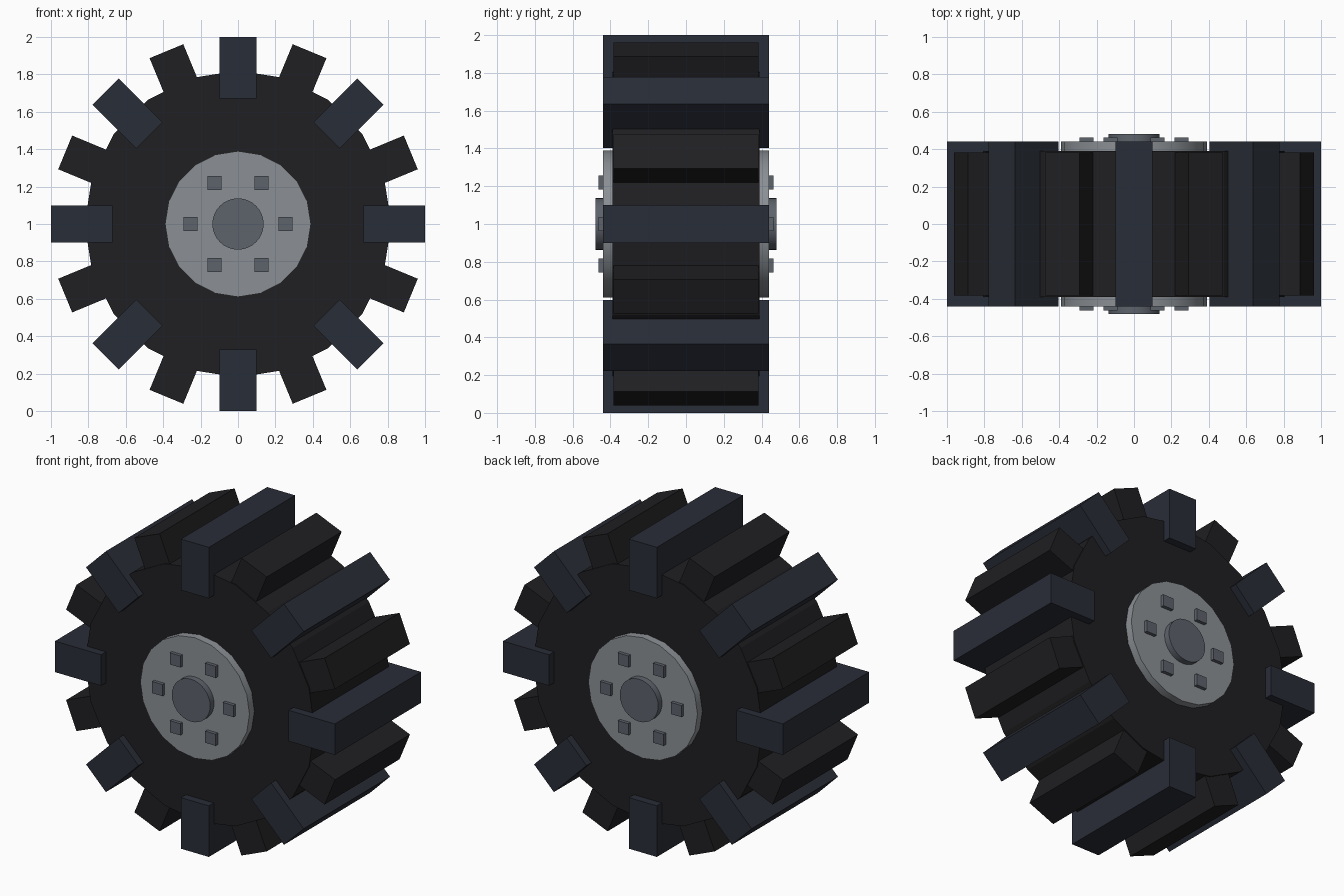
import bpy
from math import radians, sin, cos, pi

if "Cube" in bpy.data.objects:
    bpy.data.objects.remove(bpy.data.objects["Cube"])


def material(name, rgb):
    m = bpy.data.materials.new(name)
    m.diffuse_color = (*rgb, 1)
    m.use_nodes = True
    m.node_tree.nodes["Principled BSDF"].inputs["Base Color"].default_value = m.diffuse_color
    return m


RUBBER = material("rubber", (0.014, 0.014, 0.016))
LUG = material("lug_rubber", (0.022, 0.026, 0.038))
RIM = material("rim_metal", (0.26, 0.28, 0.30))
STEEL = material("dark_steel", (0.11, 0.125, 0.15))


def disc(name, radius, y0, y1, sides, mat, smooth=False):
    # cylinder along y with a vertex pointing up
    bpy.ops.mesh.primitive_cylinder_add(vertices=sides, radius=radius, depth=y1 - y0,
                                        location=(0, (y0 + y1) / 2, 1),
                                        rotation=(pi / 2, 0, 0))
    o = bpy.context.object
    o.name = name
    o.data.materials.append(mat)
    if smooth:
        bpy.ops.object.shade_smooth_by_angle(angle=radians(30))
    return o


def box(name, size, loc, angle, mat):
    bpy.ops.mesh.primitive_cube_add(size=1, location=loc, rotation=(0, -angle, 0))
    o = bpy.context.object
    o.name = name
    o.scale = size
    bpy.ops.object.transform_apply(location=False, rotation=False, scale=True)
    o.data.materials.append(mat)
    return o


def radial_box(name, r0, r1, width, depth, angle, mat):
    r = (r0 + r1) / 2
    return box(name, (r1 - r0, depth, width),
               (r * cos(angle), 0, 1 + r * sin(angle)), angle, mat)


# Tyre body
disc("tyre", 0.82, -0.39, 0.39, 20, RUBBER)

# Tread: wide lugs alternating with narrower ones
for i in range(8):
    a = i * pi / 4
    radial_box("wide_lug", 0.67, 1.0, 0.2, 0.88, a, LUG)
    radial_box("narrow_lug", 0.7, 1.0, 0.195, 0.765, a + pi / 8, RUBBER)

# Rim, hub cap and bolts on both sides
for s, side in ((-1, "front"), (1, "back")):
    def span(d):
        return sorted((s * 0.36, s * d))
    disc(side + "_rim", 0.39, *span(0.44), 20, RIM, True)
    disc(side + "_hub_cap", 0.137, *span(0.48), 32, STEEL, True)
    for i in range(6):
        a = i * pi / 3
        box(side + "_bolt", (0.075, 0.06, 0.075),
            (0.253 * cos(a), s * 0.432, 1 + 0.253 * sin(a)), 0, STEEL)
